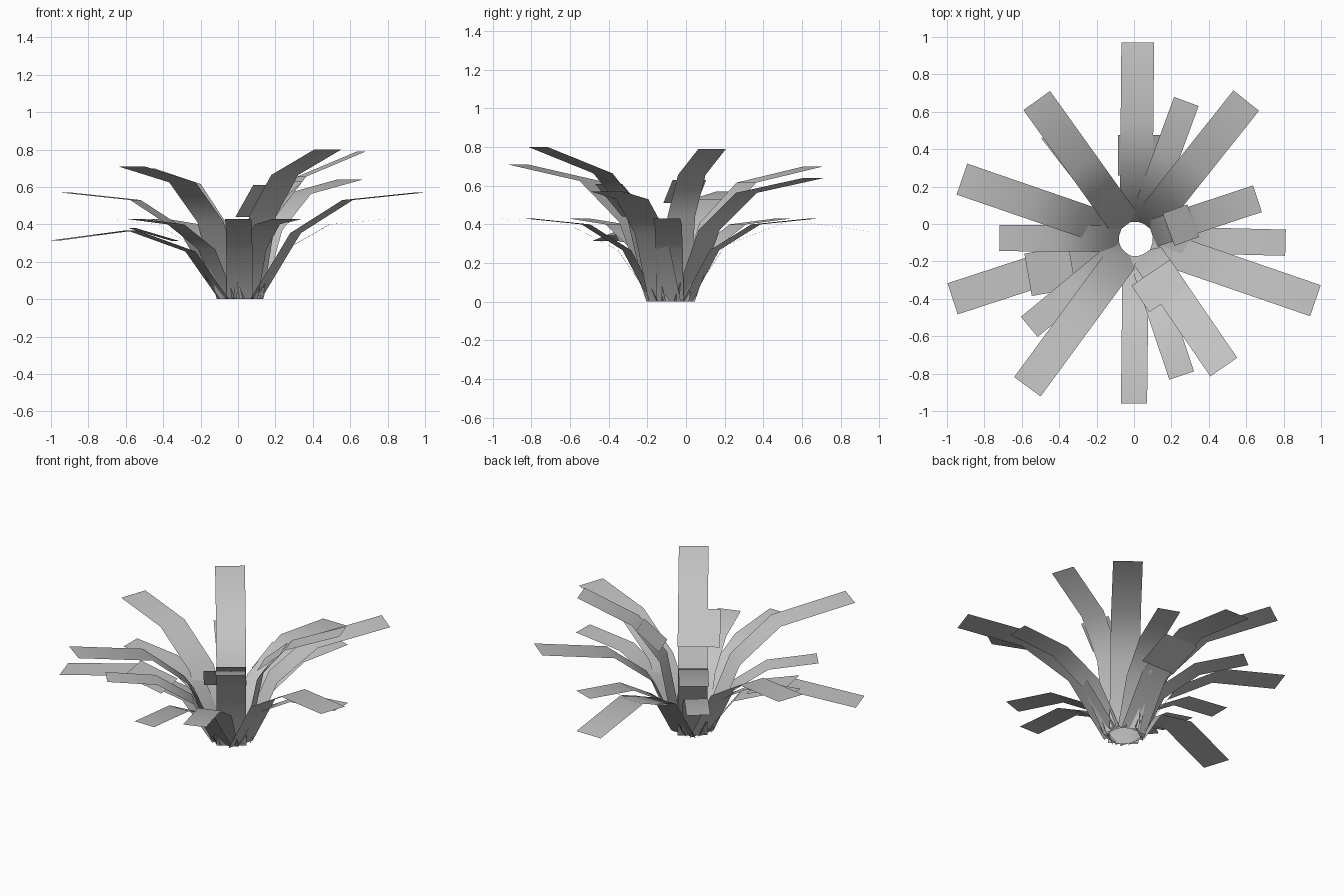
import bpy
import math
from mathutils import Vector

cube = bpy.data.objects.get("Cube")
if cube:
    bpy.data.objects.remove(cube, do_unlink=True)

# One flat grey for the whole plant
grey = bpy.data.materials.new("leaf_grey")
grey.use_nodes = True
colour = (0.55, 0.55, 0.55, 1)
grey.diffuse_color = colour
grey.node_tree.nodes["Principled BSDF"].inputs["Base Color"].default_value = colour

CROWN = Vector((0.01, -0.08))

# Arching profiles as (fraction of reach, fraction of tip height)
ARCH = [(0.31, 0.62), (0.60, 0.93), (1, 1)]
HIGH = [(0.27, 0.58), (0.53, 0.88), (1, 1)]
STEEP = [(0.26, 0.56), (0.51, 0.83), (1, 1)]
DROOP = [(0.27, 0.81), (0.59, 1.17), (1, 1)]


def strip(name, angle, width, path, origin=CROWN):
    """Flat ribbon of constant width following (distance, height) points."""
    out = Vector((math.cos(angle), math.sin(angle)))
    side = Vector((-out.y, out.x)) * width / 2
    verts, faces = [], []
    for r, z in path:
        centre = origin + out * r
        verts += [(*(centre - side), z), (*(centre + side), z)]
    for i in range(len(path) - 1):
        a = 2 * i
        faces.append((a, a + 2, a + 3, a + 1))
    mesh = bpy.data.meshes.new(name)
    mesh.from_pydata(verts, [], faces)
    mesh.materials.append(grey)
    mesh.shade_smooth()
    obj = bpy.data.objects.new(name, mesh)
    bpy.context.collection.objects.link(obj)


def leaf(name, tip_x, tip_y, tip_z, width, profile):
    """Leaf from the crown to the given tip."""
    span = Vector((tip_x, tip_y)) - CROWN
    path = [(0.09, 0)] + [(f * span.length, h * tip_z) for f, h in profile]
    strip(name, math.atan2(span.y, span.x), width, path)


# Large leaves
WIDE = 0.175
leaf("leaf_back", 0.02, 0.97, 0.36, WIDE, DROOP)
leaf("leaf_back_right", -0.52, 0.66, 0.70, WIDE, HIGH)
leaf("leaf_right_back", -0.92, 0.24, 0.57, WIDE, ARCH)
leaf("leaf_right_front", -0.97, -0.40, 0.315, WIDE, DROOP)
leaf("leaf_front_right", -0.57, -0.87, 0.71, WIDE, HIGH)
leaf("leaf_front_left", 0.48, -0.765, 0.80, WIDE, STEEP)
leaf("leaf_left_front", 0.97, -0.41, 0.57, WIDE, ARCH)
leaf("leaf_back_left", 0.60, 0.66, 0.64, WIDE, HIGH)
leaf("leaf_left_back", 0.66, 0.135, 0.79, 0.15, STEEP)

# Small low leaves
for name, x, y in [("right", -0.72, -0.075), ("front_right", -0.56, -0.55),
                   ("front", 0.0, -0.96), ("front_left", 0.255, -0.81),
                   ("left", 0.81, -0.10), ("back_left", 0.28, 0.655),
                   ("back_right", -0.44, 0.50)]:
    leaf("small_leaf_" + name, x, y, 0.43, 0.14, ARCH)

# Broad short blades lying along some leaves
strip("blade_back", math.radians(90), 0.24, [(0, 0.305), (0.215, 0.395)], Vector((0.035, 0.26)))
strip("blade_right", math.radians(190), 0.23, [(0, 0.31), (0.24, 0.38)], Vector((-0.33, -0.23)))
strip("blade_front_left", math.radians(-56), 0.25, [(0, 0.44), (0.17, 0.61)], Vector((0.09, -0.26)))
strip("blade_left", math.radians(20), 0.185, [(0, 0.51), (0.14, 0.63)], Vector((0.185, -0.03)))
